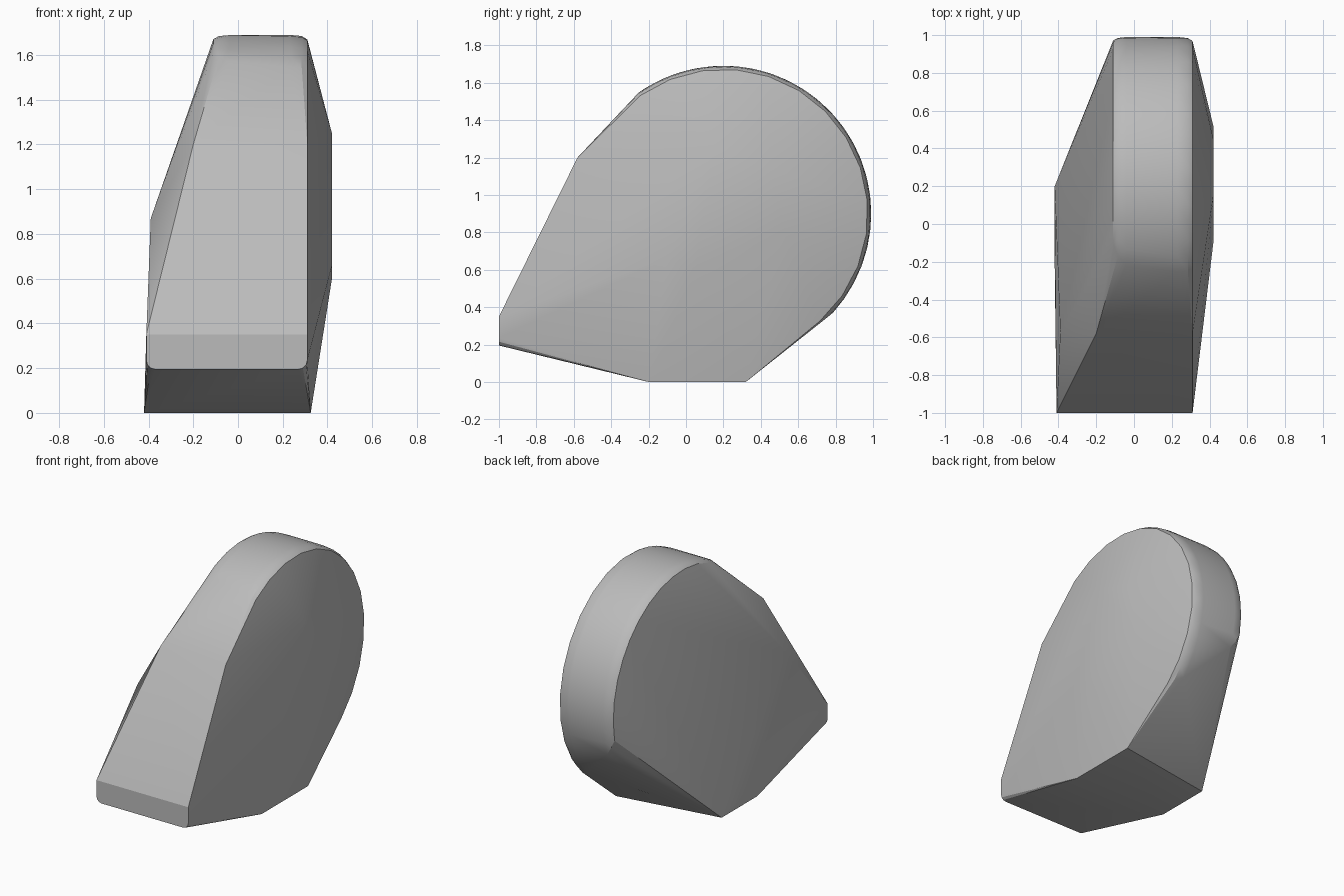
import bpy, bmesh
from math import cos, sin, radians

cube = bpy.data.objects.get("Cube")
if cube:
    bpy.data.objects.remove(cube, do_unlink=True)

stone = bpy.data.materials.new("stone_grey")
stone.use_nodes = True
colour = (0.5, 0.5, 0.5, 1)
stone.diffuse_color = colour
stone.node_tree.nodes["Principled BSDF"].inputs["Base Color"].default_value = colour


def arc(x, radius, start, end, steps):
    """Points round the rounded back rim, in the plane at x."""
    angles = [radians(start + (end - start) * i / steps) for i in range(steps + 1)]
    return [(x, 0.2 + radius * cos(a), 0.9 + radius * sin(a)) for a in angles]


points = []

# Rounded rim: full-size band with softened edges on both sides
points += arc(0.31, 0.772, -48, 125, 13)
points += arc(0.285, 0.785, -45, 125, 24)
points += arc(0.23, 0.79, -42, 125, 24)
points += arc(-0.04, 0.79, -20, 122, 20)
points += arc(-0.085, 0.785, -15, 118, 20)
points += arc(-0.11, 0.772, -11, 113, 12)

# Sloping front shoulder
points += [(0.31, -0.58, 1.2), (-0.2, -0.58, 1.2), (-0.39, -0.57, 0.87)]

# Blunt front tip with rounded lower corners
points += [(0.31, -1, 0.35), (-0.41, -1, 0.35)]
for x, side in ((0.31, 1), (-0.41, -1)):
    for a in (0, 30, 60, 90):
        points.append((x - side * 0.04 * (1 - cos(radians(a))), -1,
                       0.235 - 0.04 * sin(radians(a))))

# Flat base
points += [(0.325, -0.2, 0), (0.325, 0.32, 0), (-0.42, -0.2, 0), (-0.42, 0.2, 0)]

# Raised facet on the left side
points += [(0.42, 0.15, 1.25), (0.42, 0.45, 1.14), (0.42, 0.52, 0.8),
           (0.42, -0.1, 0.66), (0.42, 0.05, 0.6)]

# Wrap the outline points into one solid
bm = bmesh.new()
for p in points:
    bm.verts.new(p)
bmesh.ops.convex_hull(bm, input=bm.verts[:])
bmesh.ops.delete(bm, geom=[v for v in bm.verts if not v.link_faces], context='VERTS')
bmesh.ops.dissolve_limit(bm, angle_limit=radians(0.5), verts=bm.verts[:], edges=bm.edges[:])
bmesh.ops.recalc_face_normals(bm, faces=bm.faces[:])
mesh = bpy.data.meshes.new("faceted_stone")
bm.to_mesh(mesh)
bm.free()
mesh.materials.append(stone)

body = bpy.data.objects.new("faceted_stone", mesh)
bpy.context.collection.objects.link(body)
bpy.ops.object.select_all(action='DESELECT')
body.select_set(True)
bpy.context.view_layer.objects.active = body
bpy.ops.object.shade_smooth_by_angle(angle=radians(22))
